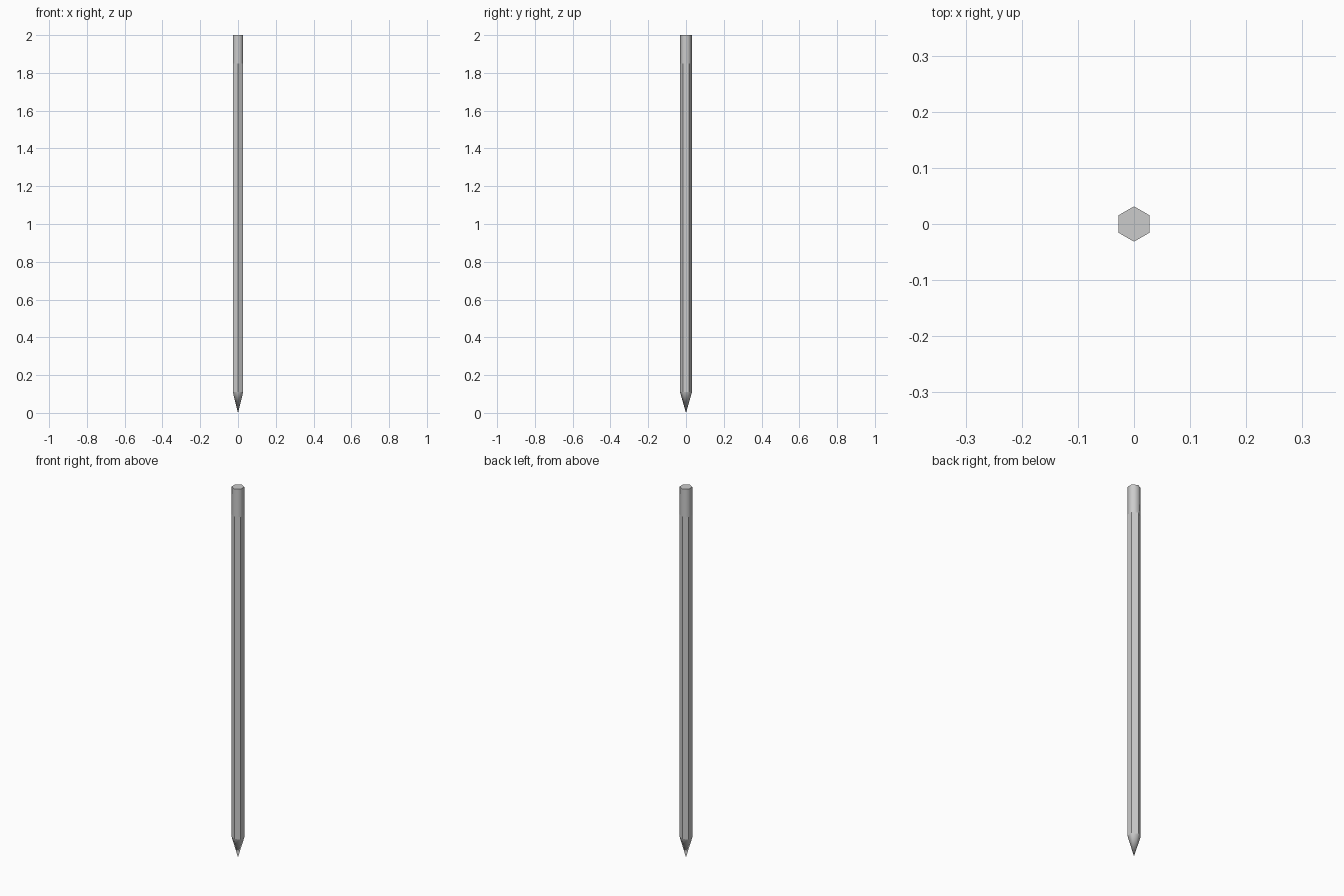
import bpy
import math

if "Cube" in bpy.data.objects:
    bpy.data.objects.remove(bpy.data.objects["Cube"])

R = 0.0315  # hexagon corner radius, corners point to +y and -y


def hex_part(name, z0, z1, r0, r1, smooth):
    """Six-sided prism or cone standing between z0 and z1."""
    bpy.ops.mesh.primitive_cone_add(
        vertices=6, radius1=r0, radius2=r1, depth=z1 - z0,
        end_fill_type='NGON', location=(0, 0, (z0 + z1) / 2))
    ob = bpy.context.object
    ob.name = name
    if smooth:
        # soft corners around the sides, crisp rims
        bpy.ops.object.shade_smooth_by_angle(angle=math.radians(65))
    else:
        bpy.ops.object.shade_flat()
    return ob


# Sharpened point
hex_part("sharpened_tip", 0.0, 0.11, 0.0, R, True)
# Long faceted shaft
hex_part("hexagonal_shaft", 0.11, 1.85, R, R, False)
# Smooth end section
hex_part("end_cap", 1.85, 2.0, R, R, True)
